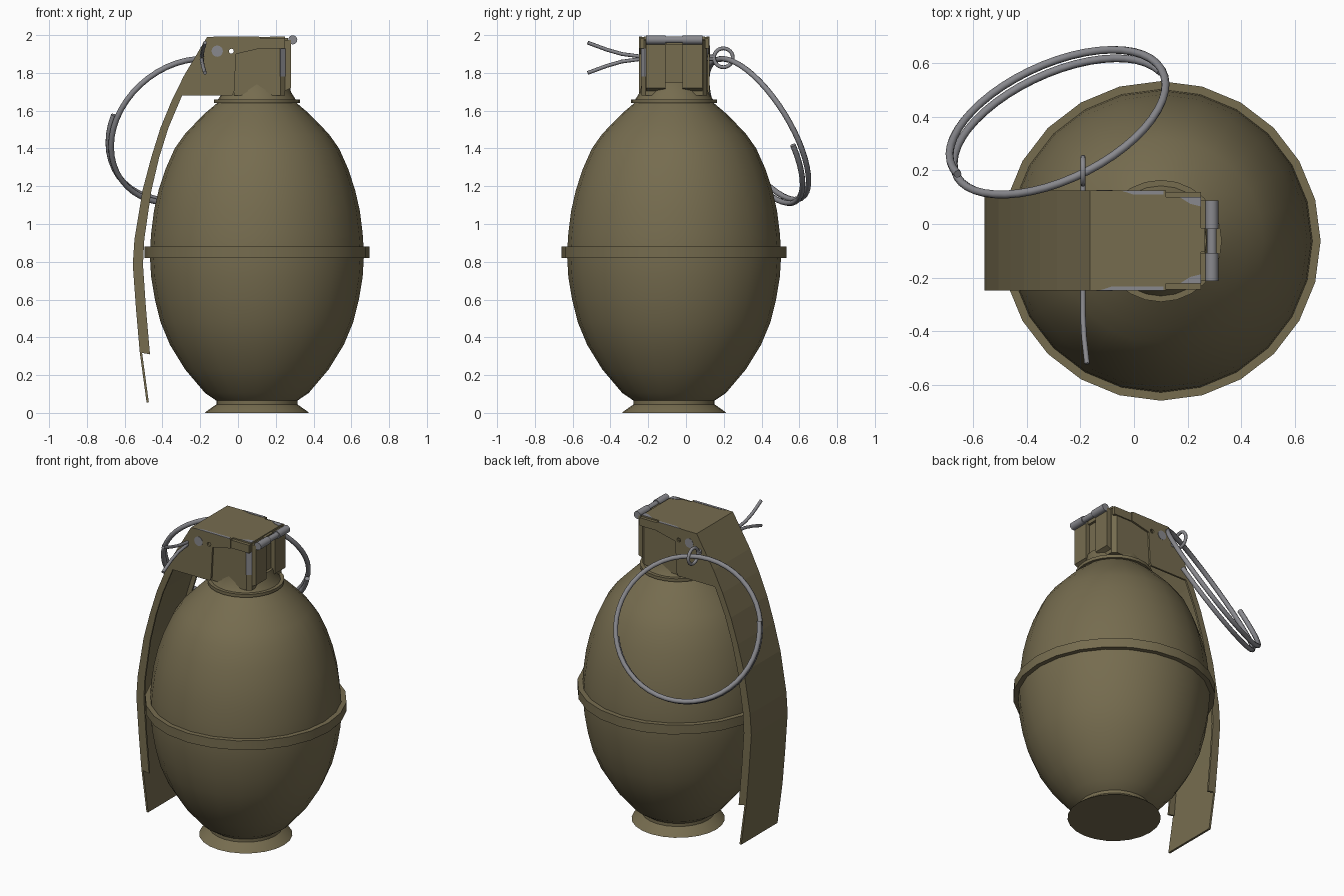
import bpy, bmesh, math
from mathutils import Vector, Matrix

if "Cube" in bpy.data.objects:
    bpy.data.objects.remove(bpy.data.objects["Cube"])

CX, CY = 0.10, -0.063          # body axis
Y0, Y1 = -0.248, 0.125         # lever width


def material(name, rgb):
    m = bpy.data.materials.new(name)
    m.diffuse_color = (*rgb, 1)
    m.use_nodes = True
    m.node_tree.nodes["Principled BSDF"].inputs["Base Color"].default_value = m.diffuse_color
    return m


OLIVE = material("olive_paint", (0.18, 0.15, 0.078))
STEEL = material("bare_steel", (0.25, 0.25, 0.27))


def finish(name, bm, mat, smooth=None):
    bmesh.ops.recalc_face_normals(bm, faces=bm.faces)
    me = bpy.data.meshes.new(name)
    bm.to_mesh(me)
    bm.free()
    me.materials.append(mat)
    ob = bpy.data.objects.new(name, me)
    bpy.context.collection.objects.link(ob)
    if smooth:
        bpy.ops.object.select_all(action='DESELECT')
        ob.select_set(True)
        bpy.context.view_layer.objects.active = ob
        bpy.ops.object.shade_smooth_by_angle(angle=math.radians(smooth))
    return ob


def lathe(name, profile, mat, n=24):
    bm = bmesh.new()
    rings = [[bm.verts.new((CX + r * math.cos(2 * math.pi * i / n),
                            CY + r * math.sin(2 * math.pi * i / n), z)) for i in range(n)]
             for r, z in profile]
    for a, b in zip(rings, rings[1:]):
        for i in range(n):
            j = (i + 1) % n
            bm.faces.new((a[i], a[j], b[j], b[i]))
    bm.faces.new(rings[0])
    bm.faces.new(rings[-1])
    return finish(name, bm, mat, 35)


def prism(name, pts, lo, hi, mat, axis='Y', smooth=None):
    """Extrude an XZ (axis Y) or XY (axis Z) outline between lo and hi."""
    bm = bmesh.new()
    put = (lambda p, t: (p[0], t, p[1])) if axis == 'Y' else (lambda p, t: (p[0], p[1], t))
    a = [bm.verts.new(put(p, lo)) for p in pts]
    b = [bm.verts.new(put(p, hi)) for p in pts]
    bm.faces.new(a)
    bm.faces.new(b)
    for i in range(len(pts)):
        j = (i + 1) % len(pts)
        bm.faces.new((a[i], a[j], b[j], b[i]))
    return finish(name, bm, mat, smooth)


def box(name, x, y, z, mat):
    return prism(name, [(x[0], y[0]), (x[1], y[0]), (x[1], y[1]), (x[0], y[1])],
                 z[0], z[1], mat, 'Z')


def rod(name, x, z, r, y0, y1, mat, n=16):
    pts = [(x + r * math.cos(2 * math.pi * i / n), z + r * math.sin(2 * math.pi * i / n))
           for i in range(n)]
    return prism(name, pts, y0, y1, mat, smooth=40)


def wire(name, pts, r, mat, closed=False):
    cu = bpy.data.curves.new(name, 'CURVE')
    cu.dimensions = '3D'
    cu.bevel_depth = r
    cu.bevel_resolution = 2
    cu.use_fill_caps = True
    sp = cu.splines.new('POLY')
    sp.points.add(len(pts) - 1)
    for p, co in zip(sp.points, pts):
        p.co = (*co, 1)
    sp.use_cyclic_u = closed
    sp.use_smooth = True
    cu.materials.append(mat)
    ob = bpy.data.objects.new(name, cu)
    bpy.context.collection.objects.link(ob)
    return ob


# Egg-shaped body with flared foot
lathe("body", [(0.275, 0), (0.27, 0.006), (0.215, 0.045), (0.215, 0.065), (0.275, 0.106),
               (0.38, 0.23), (0.46, 0.36), (0.51, 0.48), (0.54, 0.60), (0.56, 0.72),
               (0.567, 0.84), (0.56, 0.95), (0.545, 1.07), (0.52, 1.18), (0.484, 1.29),
               (0.435, 1.40), (0.382, 1.475), (0.325, 1.535), (0.27, 1.59), (0.205, 1.645)], OLIVE)
lathe("seam_band", [(0.55, 0.82), (0.595, 0.82), (0.595, 0.88), (0.55, 0.88)], OLIVE)
lathe("neck_flange", [(0.19, 1.64), (0.227, 1.64), (0.227, 1.66), (0.205, 1.66),
                      (0.18, 1.70), (0.17, 1.75)], OLIVE)

# Fuse head with chamfered corners and two hinge lugs
prism("fuse_head", [(-0.02, -0.235), (0.225, -0.235), (0.25, -0.215), (0.25, 0.09),
                    (0.225, 0.112), (-0.02, 0.112)], 1.68, 1.975, OLIVE, 'Z')
for i, (a, b) in enumerate([(-0.213, -0.108), (-0.018, 0.087)]):
    prism(f"hinge_lug_{i}", [(0.24, 1.70), (0.28, 1.72), (0.28, 1.975), (0.24, 1.975)],
          a, b, OLIVE)
    rod(f"hinge_knuckle_{i}", 0.29, 1.975, 0.024, a, b, STEEL)
rod("hinge_pin", 0.29, 1.975, 0.018, -0.20, 0.08, STEEL)
box("hinge_tab", (0.23, 0.265), (-0.105, -0.015), (1.95, 1.985), OLIVE)

# Lever: bent sheet, then a folded flange on each side
outer = [(0.25, 1.99), (-0.164, 1.99), (-0.286, 1.785), (-0.35, 1.655), (-0.41, 1.51),
         (-0.46, 1.35), (-0.505, 1.18), (-0.548, 0.92), (-0.557, 0.785), (-0.54, 0.55),
         (-0.52, 0.32), (-0.484, 0.055)]
inner = [(-0.466, 0.31), (-0.487, 0.55), (-0.503, 0.785), (-0.496, 0.92), (-0.458, 1.18),
         (-0.418, 1.35), (-0.368, 1.51), (-0.296, 1.68)]
T = 0.012
sheet_in = []
for i, p in enumerate(outer):                     # offset the path inwards
    a, b = Vector(outer[max(i - 1, 0)]), Vector(outer[min(i + 1, len(outer) - 1)])
    d = (b - a).normalized()
    sheet_in.append((p[0] - d.y * T, p[1] + d.x * T))
main = [(0.12, 1.99)] + outer[1:]
main_in = [(0.12, 1.99 - T)] + sheet_in[1:]
prism("lever_sheet", main + main_in[::-1], Y0, Y1, OLIVE)
box("lever_front_tongue", (0.11, 0.25), (-0.222, 0.10), (1.978, 1.99), OLIVE)

side = main[:-1] + inner + [(-0.03, 1.68), (-0.02, 1.70), (-0.01, 1.90), (0.12, 1.93)]
cutter = rod("hole_cutter", -0.035, 1.915, 0.013, -0.4, 0.3, OLIVE, 12)
cutter.hide_render = True
cutter.hide_viewport = True
for name, a, b in (("front", Y0, Y0 + T), ("back", Y1 - T, Y1)):
    ob = prism(f"lever_flange_{name}", side, a, b, OLIVE)
    mod = ob.modifiers.new("pin_hole", 'BOOLEAN')
    mod.operation = 'DIFFERENCE'
    mod.solver = 'EXACT'
    mod.object = cutter
for name, a, b in (("front", -0.243, -0.222), ("back", 0.10, 0.12)):
    box(f"head_ear_{name}", (0.11, 0.25), (a, b), (1.93, 1.982), OLIVE)
rod("striker_rivet", -0.11, 1.915, 0.03, Y0 - 0.002, Y1 + 0.002, STEEL)

# Worn bare-metal edges as thin plates
for i, (y, s) in enumerate([(Y0, 1), (Y1, -1)]):
    x0 = -0.13 if i == 0 else -0.05
    prism(f"worn_top_edge_{i}", [(x0, y), (0.11, y), (0.11, y + s * 0.016), (x0 + 0.05, y + s * 0.016)],
          1.988, 1.992, STEEL, 'Z')
    e = (-0.222, 0.10)[i]
    prism(f"worn_ear_{i}", [(0.17, e), (0.25, e), (0.25, e + s * 0.035), (0.21, e + s * 0.025)],
          1.988, 1.992, STEEL, 'Z')
prism("worn_corner", [(0.224, -0.238), (0.251, -0.2165), (0.25, -0.213), (0.222, -0.233)],
      1.78, 1.93, STEEL, 'Z')

# Split safety pin: straight shank, spread prongs and an eye
PX, PZ = -0.19, 1.88
for i, s in enumerate((1, -1)):
    wire(f"pin_prong_{i}", [(PX, 0.145, PZ + s * 0.006), (PX, -0.25, PZ + s * 0.008),
                            (PX, -0.34, PZ + s * 0.02), (PX + 0.004, -0.42, PZ + s * 0.043),
                            (PX + 0.015, -0.52, PZ + s * 0.08)], 0.010, STEEL)
wire("pin_eye", [(PX, 0.198 + 0.05 * math.cos(t * math.pi / 12),
                  PZ + 0.05 * math.sin(t * math.pi / 12)) for t in range(24)],
     0.010, STEEL, True)

# Pull ring: one and a half turns of wire, doubled on the lower half
centre = Vector((-0.28, 0.38, 1.50))
normal = Vector((-0.37, 0.78, 0.47)).normalized()
u = Vector((-0.38, -0.19, 0.08))
u = (u - normal * u.dot(normal)).normalized()
v = normal.cross(u)
if v.z > 0:
    v = -v
pts = []
for k in range(73):
    t = 1.5 * 2 * math.pi * k / 72
    pts.append(centre + 0.43 * (u * math.cos(t) + v * math.sin(t)) + normal * (0.025 - 0.06 * k / 72))
wire("pull_ring", pts, 0.015, STEEL)
